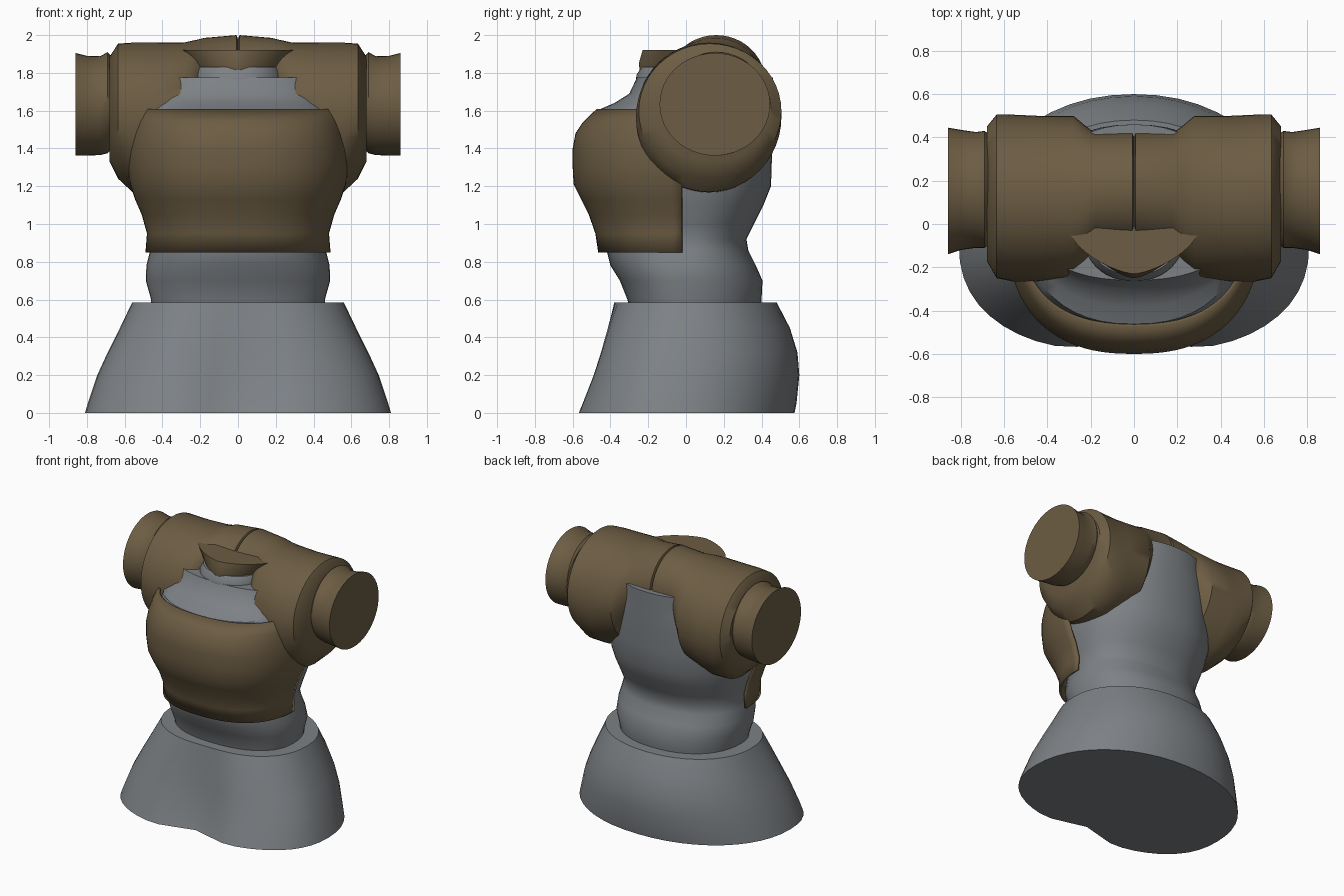
import bpy, bmesh, math

if "Cube" in bpy.data.objects:
    bpy.data.objects.remove(bpy.data.objects["Cube"])

N = 48


def material(name, rgb):
    m = bpy.data.materials.new(name)
    m.diffuse_color = (*rgb, 1)
    m.use_nodes = True
    m.node_tree.nodes["Principled BSDF"].inputs["Base Color"].default_value = m.diffuse_color
    return m


BROWN = material("leather brown", (0.15, 0.108, 0.056))
GREY = material("cloth grey", (0.205, 0.22, 0.235))


def spow(v, e):
    return math.copysign(abs(v) ** e, v)


def plan_ring(z, rx, yc, yf, yb, nf=2.3, nb=2.2, dent=0.0, a0=0.0, a1=2 * math.pi, closed=True):
    """Horizontal outline, different in front and back, with an optional front dent."""
    pts = []
    for i in range(N if closed else N + 1):
        a = a0 + (a1 - a0) * i / N
        c, s = math.cos(a), math.sin(a)
        n = nf if s < 0 else nb
        x = rx * spow(c, 2 / n)
        if s < 0:
            y = yc - (yc - yf) * abs(s) ** (2 / n) + dent * math.exp(-(x / 0.2) ** 2)
        else:
            y = yc + (yb - yc) * abs(s) ** (2 / n)
        pts.append((x, y, z))
    return pts


def side_ring(x, y0, y1, z0, z1):
    """Upright ellipse across the x axis."""
    yc, zc, ry, rz = (y0 + y1) / 2, (z0 + z1) / 2, (y1 - y0) / 2, (z1 - z0) / 2
    return [(x, yc + ry * math.cos(2 * math.pi * i / N), zc + rz * math.sin(2 * math.pi * i / N))
            for i in range(N)]


def loft(name, rings, mat, closed=True, angle=38):
    bm = bmesh.new()
    rows = [[bm.verts.new(p) for p in r] for r in rings]
    n = len(rows[0])
    for a, b in zip(rows, rows[1:]):
        for i in range(n if closed else n - 1):
            j = (i + 1) % n
            bm.faces.new((a[i], a[j], b[j], b[i]))
    if closed:
        bm.faces.new(rows[0][::-1])
        bm.faces.new(rows[-1])
    bmesh.ops.recalc_face_normals(bm, faces=bm.faces)
    me = bpy.data.meshes.new(name)
    bm.to_mesh(me)
    bm.free()
    me.materials.append(mat)
    ob = bpy.data.objects.new(name, me)
    bpy.context.collection.objects.link(ob)
    bpy.ops.object.select_all(action='DESELECT')
    ob.select_set(True)
    bpy.context.view_layer.objects.active = ob
    bpy.ops.object.shade_smooth_by_angle(angle=math.radians(angle))
    return ob


# Flared skirt with a dented front
skirt = [(0, .81, -.08, -.60, .575, .10), (.05, .795, -.08, -.58, .585, .10),
         (.2, .745, -.06, -.52, .60, .08), (.32, .69, -.03, -.48, .59, .06),
         (.45, .625, 0, -.44, .55, .04), (.585, .56, .03, -.39, .48, .01)]
loft("skirt", [plan_ring(z, rx, yc, yf, yb, 2.4, 2.1, d) for z, rx, yc, yf, yb, d in skirt], GREY)

# Waist and torso
torso = [(.5, .455, -.29, .39), (.6, .46, -.31, .40), (.7, .488, -.35, .405),
         (.78, .485, -.40, .37), (.86, .465, -.42, .33), (.92, .45, -.42, .32),
         (1.0, .47, -.43, .36), (1.1, .50, -.46, .41), (1.2, .52, -.50, .45),
         (1.35, .53, -.52, .455), (1.5, .52, -.50, .46), (1.605, .50, -.462, .46),
         (1.64, .48, -.38, .46), (1.69, .465, -.30, .46), (1.775, .46, -.26, .46)]
loft("torso", [plan_ring(z, rx, 0, yf, yb) for z, rx, yf, yb in torso], GREY)

# Chest plate: open half shell around the front
chest = [(.85, .49, -.465), (.95, .482, -.48), (1.05, .51, -.515), (1.13, .545, -.555),
         (1.21, .572, -.595), (1.3, .585, -.60), (1.4, .585, -.60), (1.48, .57, -.585),
         (1.54, .555, -.545), (1.61, .53, -.472)]
plate = loft("chest_plate", [plan_ring(z, rx, -.02, yf, 0, 2.4, a0=math.pi, closed=False)
                             for z, rx, yf in chest], BROWN, closed=False)
bm = bmesh.new()
bm.from_mesh(plate.data)
if sum(f.normal.y * f.calc_area() for f in bm.faces) > 0:
    bmesh.ops.reverse_faces(bm, faces=bm.faces)
bm.to_mesh(plate.data)
bm.free()
sol = plate.modifiers.new("thickness", 'SOLIDIFY')
sol.thickness = 0.015
sol.offset = -1

# Shoulder barrel, mirrored about a narrow centre seam, and its end drums
shoulder = [(0, -.08, .40, 1.52, 1.98), (.008, -.10, .42, 1.5, 2.0), (.18, -.11, .42, 1.45, 1.985),
            (.22, -.18, .45, 1.36, 1.975), (.28, -.255, .50, 1.24, 1.962), (.45, -.265, .50, 1.165, 1.96),
            (.56, -.265, .505, 1.17, 1.96), (.635, -.25, .505, 1.24, 1.955), (.68, -.17, .45, 1.33, 1.885)]
drum = [(.665, -.09, .41, 1.40, 1.88), (.69, -.11, .43, 1.375, 1.91), (.73, -.11, .425, 1.365, 1.888),
        (.80, -.12, .435, 1.362, 1.89), (.86, -.14, .445, 1.362, 1.905)]
for side, s in (("left", -1), ("right", 1)):
    loft(side + "_shoulder", [side_ring(x * s, *r) for x, *r in shoulder], BROWN)
    loft(side + "_end_drum", [side_ring(x * s, *r) for x, *r in drum], BROWN)

# Pointed collar flap and the small grey neck under it
loft("neck", [plan_ring(z, rx, -.02, yf, .1, 2.2) for z, rx, yf in
              ((1.765, .24, -.265), (1.79, .24, -.262), (1.83, .22, -.235))], GREY)
loft("collar_flap", [plan_ring(z, rx, -.03, yf, .02, 1.5) for z, rx, yf in
                     ((1.81, .22, -.245), (1.85, .25, -.25), (1.92, .30, -.23))], BROWN)
